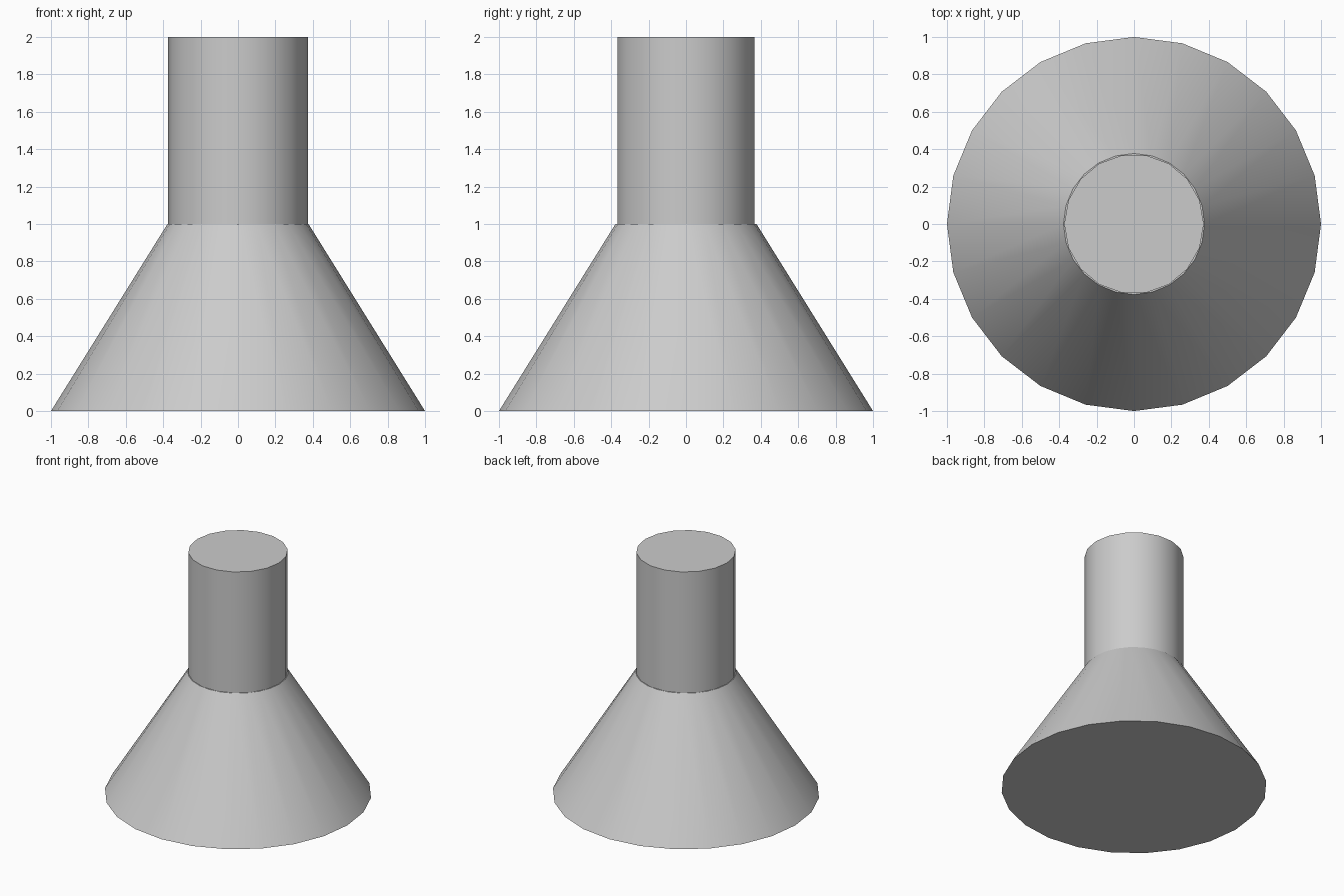
import bpy
from math import radians

if "Cube" in bpy.data.objects:
    bpy.data.objects.remove(bpy.data.objects["Cube"])


def frustum(name, sides, r_bottom, r_top, z0, z1):
    # Capped round part with its first vertex on the x axis
    bpy.ops.mesh.primitive_cone_add(
        vertices=sides, radius1=r_bottom, radius2=r_top,
        depth=z1 - z0, location=(0, 0, (z0 + z1) / 2),
        rotation=(0, 0, radians(90)))
    obj = bpy.context.object
    obj.name = name
    bpy.ops.object.transform_apply(location=True, rotation=True, scale=True)
    bpy.ops.object.shade_smooth_by_angle(angle=radians(30))
    return obj


# Flared conical base
frustum("flared_base", 24, 1.0, 0.377, 0.0, 1.0)

# Straight neck standing on the base
frustum("neck", 18, 0.373, 0.373, 1.0, 2.0)
